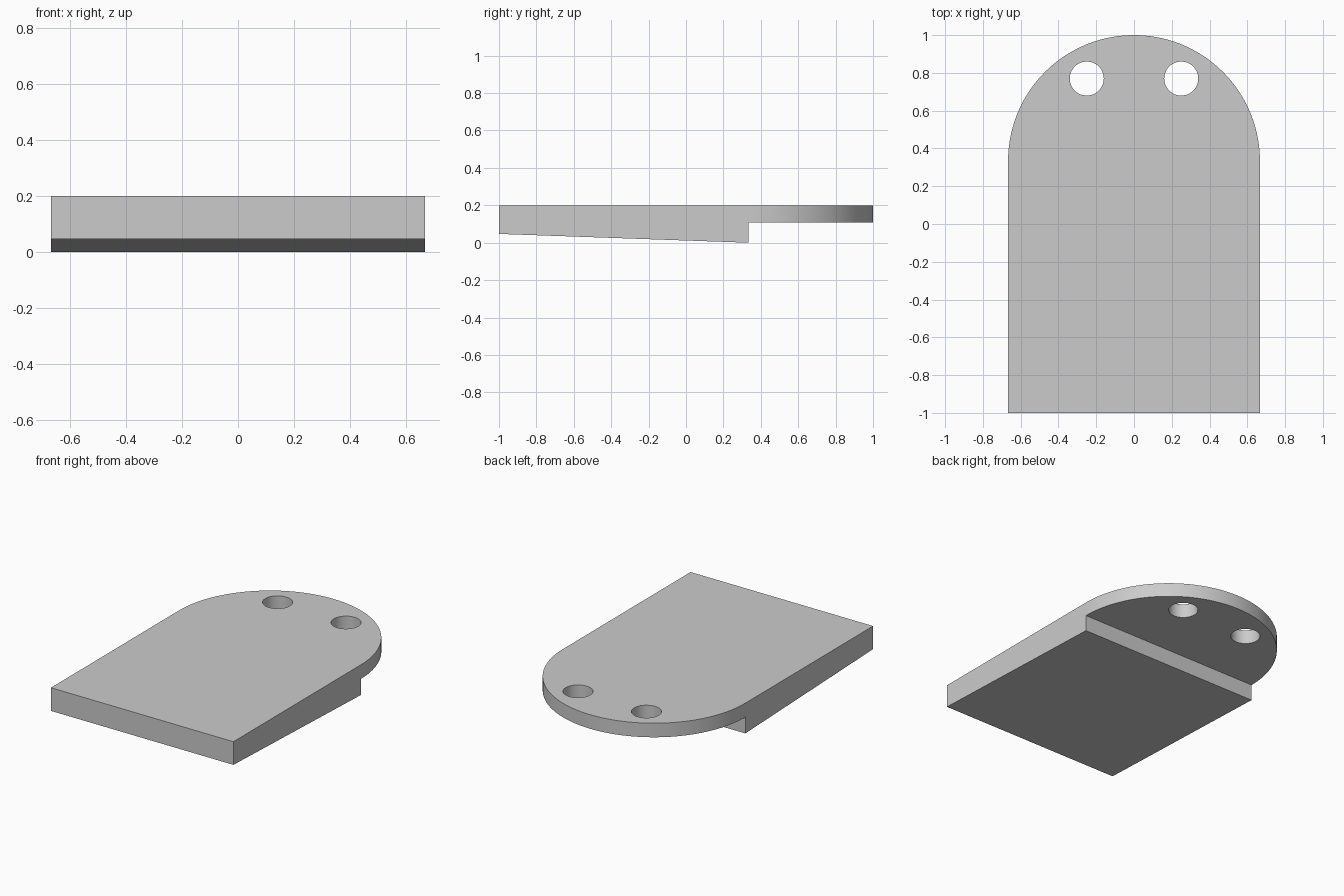
import bpy, bmesh, math
from mathutils import Vector

cube = bpy.data.objects.get("Cube")
if cube:
    bpy.data.objects.remove(cube, do_unlink=True)

R = 2 / 3          # half width and radius of the rounded end
STEP_Y = 1 / 3     # underside step, also centre of the rounded end

grey = bpy.data.materials.new("light grey")
grey.use_nodes = True
grey.diffuse_color = (0.6, 0.6, 0.6, 1)
grey.node_tree.nodes["Principled BSDF"].inputs["Base Color"].default_value = (0.6, 0.6, 0.6, 1)


def prism(name, points, direction):
    """Extrude a closed outline along a direction."""
    bm = bmesh.new()
    face = bm.faces.new([bm.verts.new(p) for p in points])
    out = bmesh.ops.extrude_face_region(bm, geom=[face])
    verts = [v for v in out["geom"] if isinstance(v, bmesh.types.BMVert)]
    bmesh.ops.translate(bm, verts=verts, vec=Vector(direction))
    bmesh.ops.recalc_face_normals(bm, faces=bm.faces[:])
    mesh = bpy.data.meshes.new(name)
    bm.to_mesh(mesh)
    bm.free()
    mesh.materials.append(grey)
    obj = bpy.data.objects.new(name, mesh)
    bpy.context.collection.objects.link(obj)
    return obj


def arc(cx, cy, radius, z, sweep, steps):
    return [(cx + radius * math.cos(sweep * i / steps),
             cy + radius * math.sin(sweep * i / steps), z) for i in range(steps + 1)]


def cut(target, tool, operation):
    """Apply a boolean and discard its helper."""
    tool.hide_render = True
    mod = target.modifiers.new("cut", "BOOLEAN")
    mod.operation, mod.solver, mod.object = operation, "EXACT", tool
    bpy.context.view_layer.objects.active = target
    bpy.ops.object.modifier_apply(modifier=mod.name)
    bpy.data.objects.remove(tool, do_unlink=True)


# Side profile: tapered thick body, step, thin tab
side = [(-1, 0.047), (STEP_Y, 0), (STEP_Y, 0.107), (1.2, 0.107), (1.2, 0.2), (-1, 0.2)]
plate = prism("stepped_plate", [(-0.8, y, z) for y, z in side], (1.6, 0, 0))

# Rounded plan outline
outline = arc(0, STEP_Y, R, -0.2, math.pi, 96) + [(-R, -1.2, -0.2), (R, -1.2, -0.2)]
cut(plate, prism("outline_cutter", outline, (0, 0, 0.6)), "INTERSECT")

# Pair of round holes
for x in (-0.25, 0.25):
    ring = arc(x, 0.77, 0.09, -0.2, math.tau, 48)[:-1]
    cut(plate, prism("hole_cutter", ring, (0, 0, 0.6)), "DIFFERENCE")

# Smooth curved walls, sharp edges
bpy.ops.object.select_all(action="DESELECT")
plate.select_set(True)
bpy.context.view_layer.objects.active = plate
bpy.ops.object.shade_smooth_by_angle(angle=math.radians(30))
